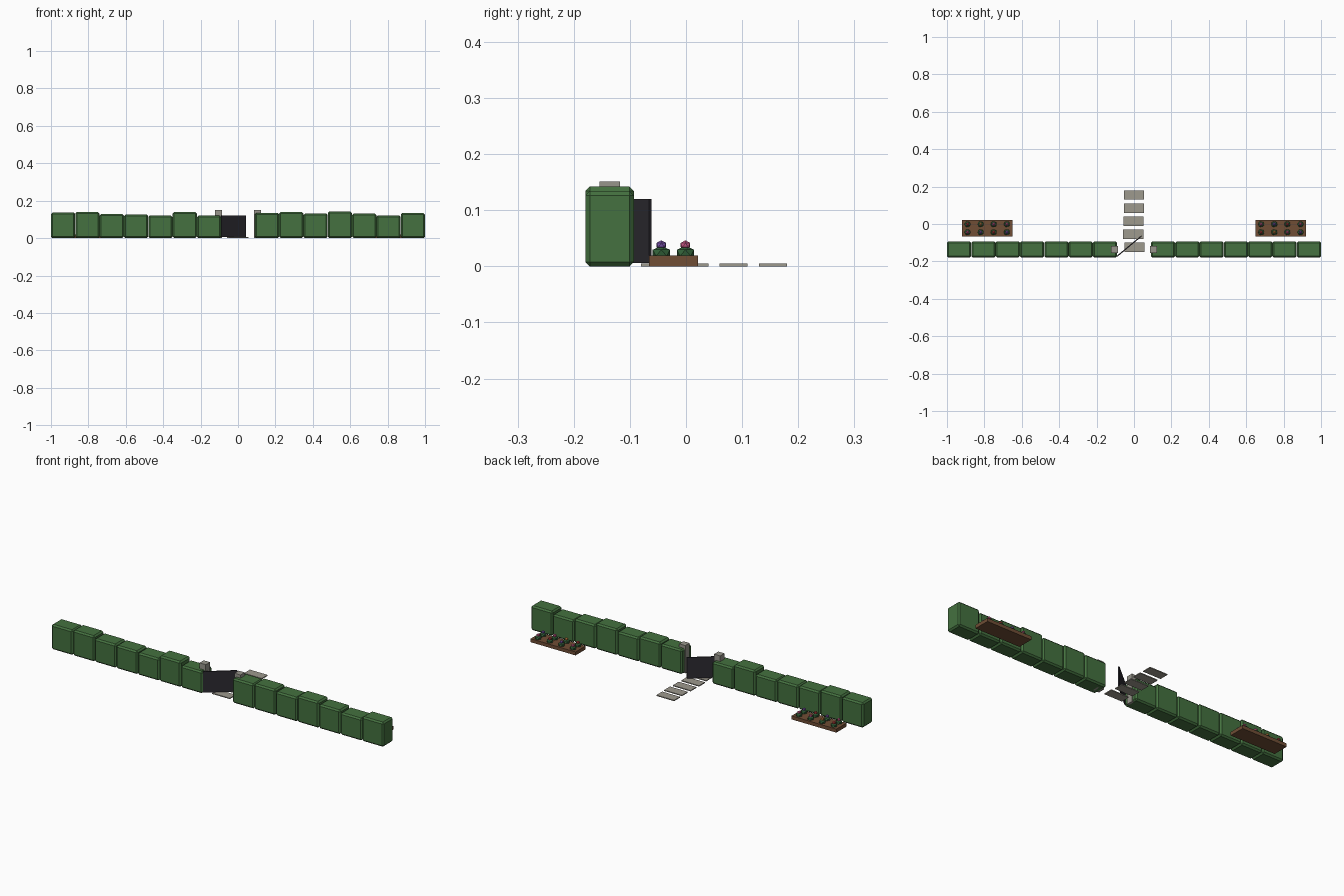
import bpy, bmesh, math
from mathutils import Matrix, Vector

if "Cube" in bpy.data.objects:
    bpy.data.objects.remove(bpy.data.objects["Cube"])


def mat(name, rgb):
    m = bpy.data.materials.new(name)
    m.diffuse_color = (*rgb, 1)
    m.use_nodes = True
    m.node_tree.nodes["Principled BSDF"].inputs["Base Color"].default_value = m.diffuse_color
    return m


HEDGE = mat("hedge green", (0.058, 0.165, 0.05))
LEAF = mat("leaf green", (0.035, 0.13, 0.045))
WOOD = mat("bed brown", (0.16, 0.075, 0.035))
STONE = mat("post grey", (0.31, 0.30, 0.26))
PATH = mat("path grey", (0.34, 0.32, 0.27))
IRON = mat("gate dark", (0.025, 0.023, 0.03))
PETALS = [mat("pink", (0.6, 0.1, 0.25)), mat("purple", (0.2, 0.09, 0.42)),
          mat("red", (0.5, 0.05, 0.05)), mat("orange", (0.6, 0.25, 0.06))]


def finish(name, bm, material):
    me = bpy.data.meshes.new(name)
    bm.to_mesh(me)
    bm.free()
    me.materials.append(material)
    ob = bpy.data.objects.new(name, me)
    bpy.context.collection.objects.link(ob)
    return ob


def box(name, centre, size, material, bevel=0, angle=0):
    bm = bmesh.new()
    bmesh.ops.create_cube(bm, size=1)
    bmesh.ops.scale(bm, vec=size, verts=bm.verts)
    if bevel:
        bmesh.ops.bevel(bm, geom=bm.edges[:], offset=bevel, segments=1, affect='EDGES')
    bm.transform(Matrix.Translation(centre) @ Matrix.Rotation(angle, 4, 'Z'))
    return finish(name, bm, material)


def ball(name, centre, radius, squash, material):
    bm = bmesh.new()
    bmesh.ops.create_icosphere(bm, subdivisions=1, radius=radius)
    bm.transform(Matrix.Translation(centre) @ Matrix.Diagonal((1, 1, squash, 1)))
    return finish(name, bm, material)


# clipped hedge blocks of varying height on both sides of the gate
HY = -0.136
heights = {-1: (0.120, 0.139, 0.121, 0.126, 0.128, 0.139, 0.136),
           1: (0.134, 0.139, 0.131, 0.142, 0.131, 0.121, 0.134)}
for side, row in heights.items():
    for i, h in enumerate(row):
        box("hedge_block", (side * (0.155 + 0.13 * i), HY, h / 2),
            (0.129, 0.087, h), HEDGE, 0.008)
    # gate post at the end of the hedge
    box("gate_post", (side * 0.105, HY, 0.0755), (0.037, 0.036, 0.151), STONE)

# open gate leaf
a, b = Vector((-0.09, -0.172)), Vector((0.04, -0.064))
d, c = b - a, (a + b) / 2
box("gate", (c.x, c.y, 0.063), (d.length, 0.006, 0.114), IRON, 0, math.atan2(d.y, d.x))

# stepping stones
for i, dx in enumerate((0.002, -0.004, -0.002, 0.001, -0.001)):
    box("path_stone", (dx, -0.125 + 0.07 * i, 0.0025), (0.107, 0.05, 0.005), PATH)

# flower beds with two rows of four plants
for k, side in enumerate((-1, 1)):
    box("flower_bed", (side * 0.785, -0.022, 0.0095), (0.27, 0.087, 0.019), WOOD)
    for i in range(4):
        x = side * 0.785 + (i - 1.5) * 0.07
        for j, y in enumerate((-0.044, -0.001)):
            ball("plant", (x, y, 0.024), 0.018, 0.7, LEAF)
            ball("flower", (x, y, 0.038), 0.010, 0.85, PETALS[(i + 2 * j + 2 * k) % 4 if i < 3 else 1 - j])
